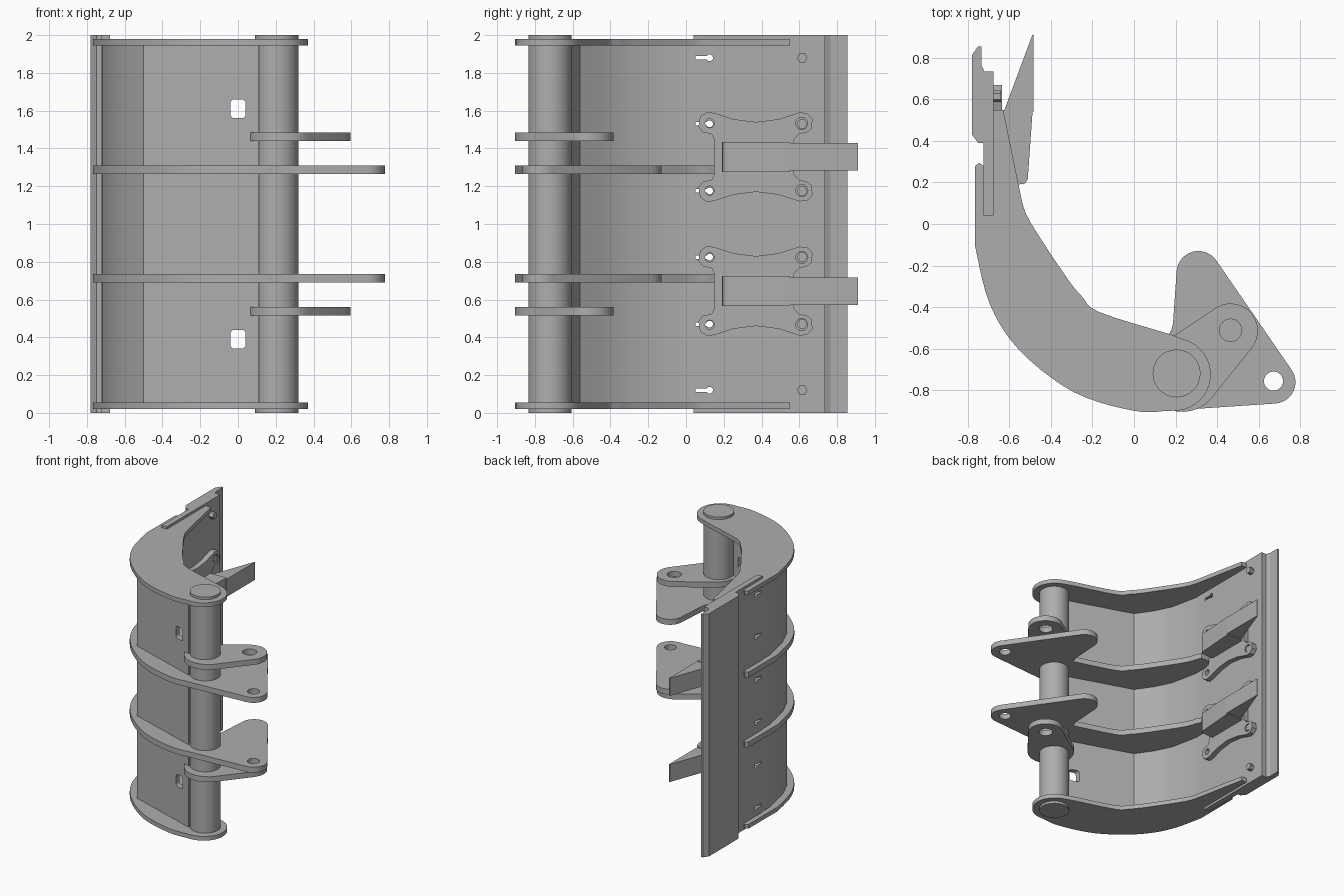
import bpy, bmesh
from math import cos, sin, radians
from mathutils import Matrix, Vector

cube = bpy.data.objects.get("Cube")
if cube:
    bpy.data.objects.remove(cube, do_unlink=True)

steel = bpy.data.materials.new("grey steel")
steel.use_nodes = True
grey = (0.42, 0.42, 0.42, 1)
steel.diffuse_color = grey
steel.node_tree.nodes["Principled BSDF"].inputs["Base Color"].default_value = grey


def arc(cx, cy, r, a0, a1, n=16):
    angles = [radians(a0 + (a1 - a0) * i / n) for i in range(n + 1)]
    return [(cx + r * cos(a), cy + r * sin(a)) for a in angles]


def circle(cx, cy, r, n=24):
    return arc(cx, cy, r, 0, 360, n)[:-1]


def smooth(points, n=5):
    """Catmull-Rom curve through the points."""
    p = [Vector(q) for q in [points[0], *points, points[-1]]]
    out = []
    for a, b, c, d in zip(p, p[1:], p[2:], p[3:]):
        for i in range(n):
            t = i / n
            out.append(0.5 * (2 * b + (c - a) * t + (2 * a - 5 * b + 4 * c - d) * t ** 2
                              + (3 * b - a - 3 * c + d) * t ** 3))
    return [tuple(v) for v in out] + [points[-1]]


def box(a0, a1, b0, b1):
    return [(a0, b0), (a1, b0), (a1, b1), (a0, b1)]


def plate(name, loops, lo, hi, axis="z"):
    """Extrude an outline (first loop) with holes (other loops) along an axis."""
    curve = bpy.data.curves.new(name, "CURVE")
    curve.dimensions = "2D"
    curve.fill_mode = "BOTH"
    curve.extrude = (hi - lo) / 2
    for loop in loops:
        s = curve.splines.new("POLY")
        s.points.add(len(loop) - 1)
        for pt, (a, b) in zip(s.points, loop):
            pt.co = (a, b, 0, 1)
        s.use_cyclic_u = True
    tmp = bpy.data.objects.new(name + " outline", curve)
    bpy.context.collection.objects.link(tmp)
    deps = bpy.context.evaluated_depsgraph_get()
    mesh = bpy.data.meshes.new_from_object(tmp.evaluated_get(deps))
    bpy.data.objects.remove(tmp, do_unlink=True)
    bpy.data.curves.remove(curve)
    mat = Matrix.Translation((0, 0, (lo + hi) / 2))
    if axis == "x":
        mat = Matrix(((0, 0, 1, 0), (1, 0, 0, 0), (0, 1, 0, 0), (0, 0, 0, 1))) @ mat
    mesh.transform(mat)
    bm = bmesh.new()
    bm.from_mesh(mesh)
    bmesh.ops.remove_doubles(bm, verts=bm.verts, dist=0.0001)
    bmesh.ops.recalc_face_normals(bm, faces=bm.faces)
    bm.to_mesh(mesh)
    bm.free()
    mesh.materials.clear()
    mesh.materials.append(steel)
    obj = bpy.data.objects.new(name, mesh)
    bpy.context.collection.objects.link(obj)
    return obj


def both_ends(name, loops, lo, hi):
    """Make a plate and its mirror image about mid height."""
    return [plate("lower_" + name, loops, lo, hi), plate("upper_" + name, loops, 2 - hi, 2 - lo)]


parts = []

# Shared curves of the end plates and ribs
outer = [(-0.725, 0.04), (-0.725, 0.28), (-0.745, 0.295), (-0.765, 0.28)] + smooth(
    [(-0.767, -0.1), (-0.695, -0.385), (-0.55, -0.61), (-0.29, -0.81), (0, -0.9), (0.16, -0.9)])
inner = smooth([(0.17, -0.53), (-0.166, -0.425), (-0.25, -0.35), (-0.33, -0.25),
                (-0.5, 0.01), (-0.54, 0.11)], 4)

# End plates
end_outline = outer + arc(0.195, -0.725, 0.175, -85, 75) + inner + [
    (-0.63, 0.55), (-0.678, 0.55), (-0.678, 0.04)]
parts += both_ends("end_plate", [end_outline], 0.02, 0.055)

# Inner ribs with triangular ears
rib_outline = (outer + arc(0.675, -0.762, 0.103, -86, 33, 12) + arc(0.31, -0.235, 0.105, 33, 176, 12)
               + [(0.188, -0.48), (0.18, -0.51)] + inner + [(-0.56, 0.15), (-0.678, 0.15), (-0.678, 0.04)])
parts += both_ends("rib", [rib_outline, circle(0.672, -0.757, 0.046)], 0.69, 0.735)

# Pin lugs beside the ribs
lug = arc(0.235, -0.725, 0.18, 129, 320) + arc(0.465, -0.515, 0.132, -40, 129)
parts += both_ends("pin_lug", [lug, circle(0.465, -0.512, 0.054)], 0.515, 0.56)

# Cross tube
parts.append(plate("cross_tube", [circle(0.205, -0.72, 0.115, 48)], 0, 2))

# Folded shell with two rounded windows
shell = plate("shell", [[(-0.72, 0.04), (-0.72, -0.06), (-0.67, -0.3), (-0.6, -0.46), (-0.5, -0.6),
                         (0.11, -0.8), (0.11, -0.755), (-0.47, -0.56), (-0.56, -0.43),
                         (-0.63, -0.29), (-0.678, -0.06), (-0.678, 0.04)]], 0.04, 1.96)
parts.append(shell)
for z in (0.39, 1.61):
    outline = (arc(0.02, z + 0.03, 0.02, 0, 90, 4) + arc(-0.02, z + 0.03, 0.02, 90, 180, 4)
               + arc(-0.02, z - 0.03, 0.02, 180, 270, 4) + arc(0.02, z - 0.03, 0.02, 270, 360, 4))
    cutter = plate("window_cutter", [outline], -0.2, 0.2, "x")
    # turn the cutter so that it runs along y
    cutter.data.transform(Matrix.Translation((0, -0.75, 0)) @ Matrix.Rotation(radians(90), 4, "Z"))
    cutter.hide_render = True
    mod = shell.modifiers.new("window", "BOOLEAN")
    mod.operation = "DIFFERENCE"
    mod.object = cutter
    bpy.context.view_layer.objects.active = shell
    bpy.ops.object.modifier_apply(modifier=mod.name)
    bpy.data.objects.remove(cutter, do_unlink=True)

# Base plate with slots, and cutting edge
bolt_z = [0.12, 0.47, 0.825, 1.175, 1.53, 1.88]
slots = [box(0.05, 0.11, z - 0.008, z + 0.008) for z in bolt_z]
slots += [circle(0.125, z, 0.018, 12) for z in bolt_z]
slots = [arc(0.125, z, 0.018, -150, 150, 10) + [(0.05, z + 0.009), (0.05, z - 0.009)] for z in bolt_z]
parts.append(plate("base_plate", [box(0.04, 0.735, 0, 2)] + slots, -0.724, -0.678, "x"))
parts.append(plate("cutting_edge", [[(-0.724, 0.39), (-0.75, 0.39), (-0.78, 0.43), (-0.78, 0.815),
                                     (-0.752, 0.855), (-0.735, 0.855), (-0.735, 0.765),
                                     (-0.72, 0.735)]], 0, 2))

# Bolts along the edge
for z in bolt_z:
    parts.append(plate("bolt", [circle(0.615, z, 0.028, 6)], -0.69, -0.64, "x"))

# Tooth brackets: bone-shaped flange, socket and wedge tooth
half = [(0.15, 0.09), (0.135, 0.122), (0.09, 0.13), (0.066, 0.16), (0.075, 0.215), (0.11, 0.237),
        (0.15, 0.233), (0.25, 0.2), (0.37, 0.185), (0.49, 0.2), (0.6, 0.235), (0.64, 0.233),
        (0.67, 0.2), (0.665, 0.15), (0.64, 0.13), (0.6, 0.122), (0.57, 0.09)]
for zc in (0.645, 1.355):
    flange = [(y, zc + d) for y, d in half] + [(y, zc - d) for y, d in reversed(half)]
    holes = [circle(y, zc + d, r, 16) for y, r in ((0.125, 0.024), (0.613, 0.032)) for d in (-0.178, 0.178)]
    parts.append(plate("tooth_flange", [flange] + holes, -0.678, -0.635, "x"))
    parts.append(plate("tooth_socket", [[(-0.65, 0.19), (-0.56, 0.19), (-0.525, 0.195), (-0.512, 0.215),
                                         (-0.488, 0.55), (-0.65, 0.55)]], zc - 0.08, zc + 0.08))
    parts.append(plate("tooth", [[(-0.628, 0.54), (-0.484, 0.54), (-0.484, 0.91), (-0.49, 0.91)]],
                       zc - 0.073, zc + 0.073))

# Smooth the rounded edges, keep folds sharp
bpy.ops.object.select_all(action="DESELECT")
for p in parts:
    p.select_set(True)
bpy.context.view_layer.objects.active = parts[0]
bpy.ops.object.shade_smooth_by_angle(angle=radians(16))
